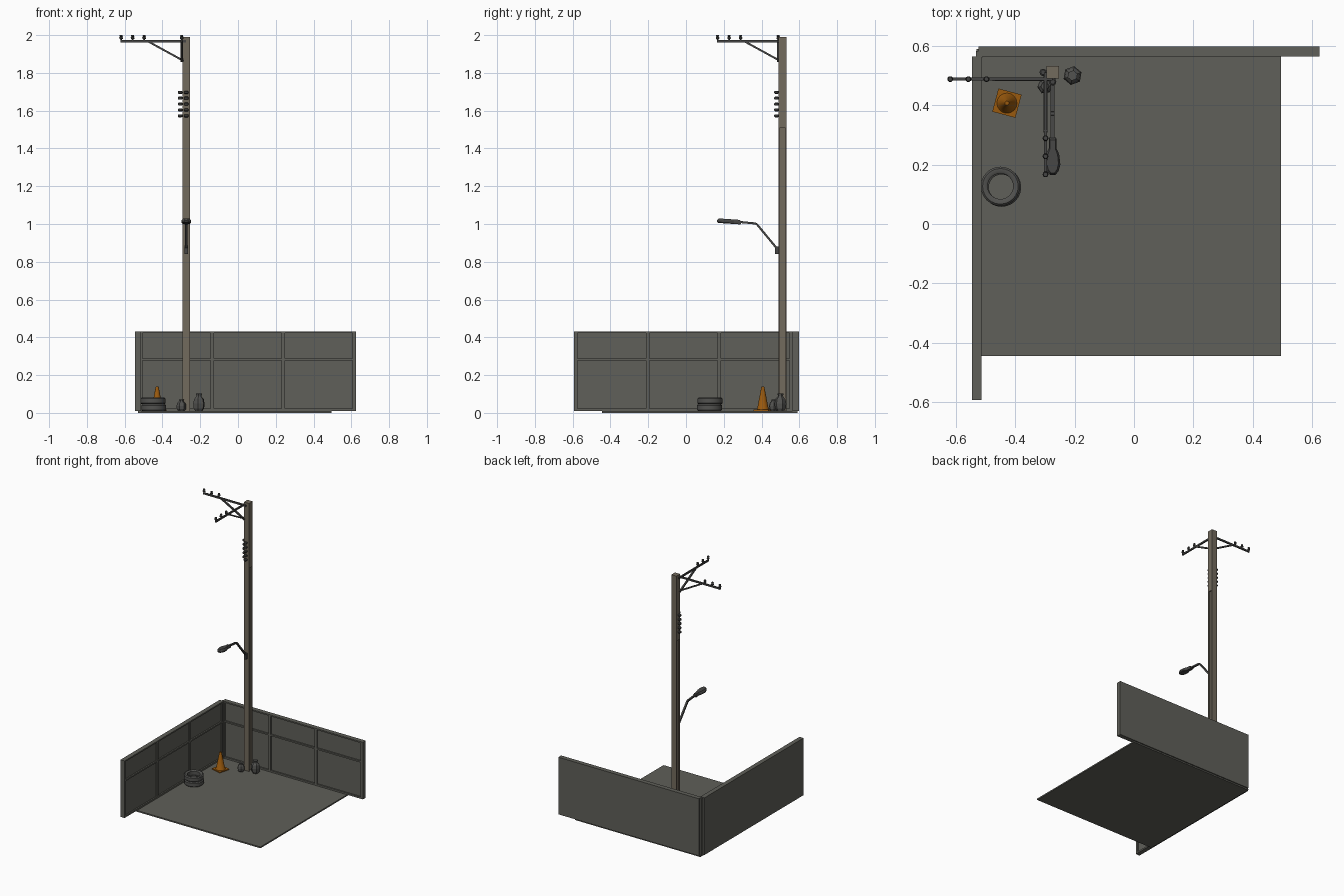
import bpy, bmesh, math
from mathutils import Vector, Matrix

if "Cube" in bpy.data.objects:
    bpy.data.objects.remove(bpy.data.objects["Cube"])


def material(name, rgb):
    m = bpy.data.materials.new(name)
    m.diffuse_color = (*rgb, 1)
    m.use_nodes = True
    m.node_tree.nodes["Principled BSDF"].inputs["Base Color"].default_value = m.diffuse_color
    return m


CONCRETE = material("grey concrete", (0.115, 0.115, 0.10))
POLE = material("weathered pole", (0.17, 0.145, 0.11))
METAL = material("dark metal", (0.06, 0.06, 0.058))
RUBBER = material("dark rubber", (0.085, 0.085, 0.08))
BAG = material("grey bag", (0.085, 0.085, 0.08))
ORANGE = material("cone orange", (0.32, 0.10, 0.004))


def finish(name, bm, mat, smooth=False):
    bmesh.ops.recalc_face_normals(bm, faces=bm.faces)
    me = bpy.data.meshes.new(name)
    bm.to_mesh(me)
    bm.free()
    me.materials.append(mat)
    if smooth:
        me.shade_smooth()
        me.set_sharp_from_angle(angle=math.radians(40))
    ob = bpy.data.objects.new(name, me)
    bpy.context.collection.objects.link(ob)
    return ob


def add_box(bm, lo, hi):
    lo, hi = Vector(lo), Vector(hi)
    bmesh.ops.create_cube(bm, size=1, matrix=Matrix.Translation((lo + hi) / 2)
                          @ Matrix.Diagonal((*(hi - lo), 1)))


def add_beam(bm, a, b, w, h):
    # rectangular bar between two points
    a, b = Vector(a), Vector(b)
    d = b - a
    rot = d.to_track_quat('Y', 'Z').to_matrix().to_4x4()
    bmesh.ops.create_cube(bm, size=1, matrix=Matrix.Translation((a + b) / 2) @ rot
                          @ Matrix.Diagonal((w, d.length, h, 1)))


def add_lathe(bm, profile, n, centre, turn=0.0, closed=False):
    # rings of (radius, z) joined into a turned shape
    rings = [[bm.verts.new((centre[0] + r * math.cos(turn + 2 * math.pi * i / n),
                            centre[1] + r * math.sin(turn + 2 * math.pi * i / n),
                            centre[2] + z)) for i in range(n)] for r, z in profile]
    pairs = list(zip(rings, rings[1:]))
    if closed:
        pairs.append((rings[-1], rings[0]))
    else:
        bm.faces.new(rings[0])
        bm.faces.new(rings[-1])
    for p, q in pairs:
        for i in range(n):
            j = (i + 1) % n
            bm.faces.new((p[i], p[j], q[j], q[i]))


# floor slab
bm = bmesh.new()
add_box(bm, (-0.53, -0.445, 0), (0.495, 0.59, 0.01))
finish("floor_slab", bm, CONCRETE)


# walls: flat slab outside, raised frame inside; u runs along, d is inward depth
def wall(name, length, place):
    bm = bmesh.new()
    z0, z1, t, f = 0.01, 0.432, 0.033, 0.01
    add_box(bm, (0, 0, z0), (length, t - f, z1))
    step = (length - 0.018) / 3
    for k in range(4):
        add_box(bm, (k * step, t - f, z0), (k * step + 0.018, t, z1))
    for k in range(3):
        u0, u1 = k * step + 0.018, (k + 1) * step
        for za, zb in ((z0, z0 + 0.012), (0.277, 0.288), (z1 - 0.01, z1)):
            add_box(bm, (u0, t - f, za), (u1, t, zb))
    bm.transform(place)
    finish(name, bm, CONCRETE)


wall("back_wall", 1.148, Matrix.Translation((-0.523, 0.598, 0)) @ Matrix.Diagonal((1, -1, 1, 1)))
wall("left_wall", 1.157, Matrix.Translation((-0.546, -0.592, 0))
     @ Matrix(((0, 1, 0, 0), (1, 0, 0, 0), (0, 0, 1, 0), (0, 0, 0, 1))))
bm = bmesh.new()
add_box(bm, (-0.533, 0.56, 0.01), (-0.51, 0.582, 0.43))
finish("corner_post", bm, CONCRETE)

# pole: solid head, grooved shaft below
PX, PY, PW = -0.274, 0.511, 0.021
bm = bmesh.new()
add_box(bm, (PX - PW, PY - PW, 1.51), (PX + PW, PY + PW, 1.99))
g, d = 0.013, 0.013
outline = [(-PW, -PW), (PW, -PW), (PW, -g), (d, -g), (d, g), (PW, g),
           (PW, PW), (-PW, PW), (-PW, g), (-d, g), (-d, -g), (-PW, -g)]
face = bm.faces.new([bm.verts.new((PX + x, PY + y, 0.01)) for x, y in outline])
ext = bmesh.ops.extrude_face_region(bm, geom=[face], use_keep_orig=True)
bmesh.ops.translate(bm, vec=(0, 0, 1.5),
                    verts=[v for v in ext["geom"] if isinstance(v, bmesh.types.BMVert)])
finish("utility_pole", bm, POLE)

# cross arms with braces and pin insulators
PIN = [(0.004, 0), (0.004, 0.008), (0.009, 0.011), (0.010, 0.017), (0.006, 0.022),
       (0.009, 0.025), (0.007, 0.031)]
for name, start, axis in (("left", (-0.275, 0.488), (-1, 0)), ("front", (-0.298, 0.511), (0, -1))):
    def at(s, z):
        return (start[0] + axis[0] * s, start[1] + axis[1] * s, z)
    bm = bmesh.new()
    add_beam(bm, at(0, 1.968), at(0.348, 1.968), 0.010, 0.012)
    finish(name + "_cross_arm", bm, METAL)
    bm = bmesh.new()
    add_beam(bm, at(0.012, 1.863), at(0.20, 1.966), 0.012, 0.010)
    finish(name + "_arm_brace", bm, METAL)
    bm = bmesh.new()
    for s in (0.222, 0.283, 0.344):
        add_lathe(bm, PIN, 10, at(s, 1.969))
    finish(name + "_pin_insulators", bm, METAL, True)

# disc insulator columns on front and left of the pole
for name, x, y, ax, ay in (("front", PX, 0.479, 0, 1), ("left", -0.306, PY, 1, 0)):
    bm = bmesh.new()
    for k in range(5):
        z = 1.573 + k * 0.031
        add_lathe(bm, [(0.008, -0.008), (0.0125, -0.004), (0.0125, 0.004), (0.008, 0.008)], 10, (x, y, z))
        add_beam(bm, (x, y, z), (x + ax * 0.013, y + ay * 0.013, z), 0.006, 0.006)
    finish(name + "_spool_insulators", bm, METAL, True)

# street lamp: bracket, bent arm, rounded head
bm = bmesh.new()
add_box(bm, (PX - 0.009, 0.472, 0.84), (PX + 0.009, 0.491, 0.882))
finish("lamp_bracket", bm, METAL)
bm = bmesh.new()
path = [(0.48, 0.872), (0.375, 0.999), (0.365, 1.003), (0.27, 1.012)]
for (ya, za), (yb, zb) in zip(path, path[1:]):
    add_beam(bm, (PX, ya, za), (PX, yb, zb), 0.013, 0.011)
finish("lamp_arm", bm, METAL)
bm = bmesh.new()
half = [(0.292, 0.012), (0.255, 0.013), (0.235, 0.022), (0.20, 0.026), (0.178, 0.020), (0.165, 0.009)]
plan = [(w, y) for y, w in half] + [(-w, y) for y, w in reversed(half)]
rings = []
for s, z in ((0.85, 1.002), (1.0, 1.007), (1.0, 1.016), (0.75, 1.026)):
    rings.append([bm.verts.new((PX + w * s, 0.225 + (y - 0.225) * (s + 1) / 2,
                                z - (y - 0.225) * 0.06)) for w, y in plan])
bm.faces.new(rings[0])
bm.faces.new(rings[-1])
for p, q in zip(rings, rings[1:]):
    for i in range(len(p)):
        j = (i + 1) % len(p)
        bm.faces.new((p[i], p[j], q[j], q[i]))
finish("lamp_head", bm, METAL)

# two stacked tyres
TYRE = [(0.043, 0.004), (0.048, 0), (0.060, 0), (0.066, 0.006), (0.066, 0.030),
        (0.060, 0.036), (0.048, 0.036), (0.043, 0.032)]
for name, x, y, z in (("lower_tyre", -0.446, 0.124, 0.01), ("upper_tyre", -0.450, 0.127, 0.046)):
    bm = bmesh.new()
    add_lathe(bm, TYRE, 24, (x, y, z), closed=True)
    finish(name, bm, RUBBER, True)

# traffic cone
bm = bmesh.new()
add_lathe(bm, [(0.057, 0), (0.057, 0.007)], 4, (-0.428, 0.407, 0.01), math.radians(30))
finish("cone_base", bm, ORANGE)
bm = bmesh.new()
add_lathe(bm, [(0.034, 0.007), (0.030, 0.012), (0.009, 0.122), (0.007, 0.129)], 16, (-0.428, 0.407, 0.01))
finish("cone_body", bm, ORANGE, True)

# tied bags at the foot of the pole
SACK = [(0.62, 0), (0.92, 0.15), (1.0, 0.42), (0.85, 0.68), (0.45, 0.82), (0.42, 0.87), (0.55, 1.0)]
for name, x, y, r, h, turn in (("large_bag", -0.207, 0.50, 0.032, 0.093, 0.35),
                               ("small_bag", -0.30, 0.464, 0.026, 0.062, 0.1)):
    bm = bmesh.new()
    add_lathe(bm, [(a * r, b * h) for a, b in SACK], 6, (x, y, 0.01), turn)
    finish(name, bm, BAG)
